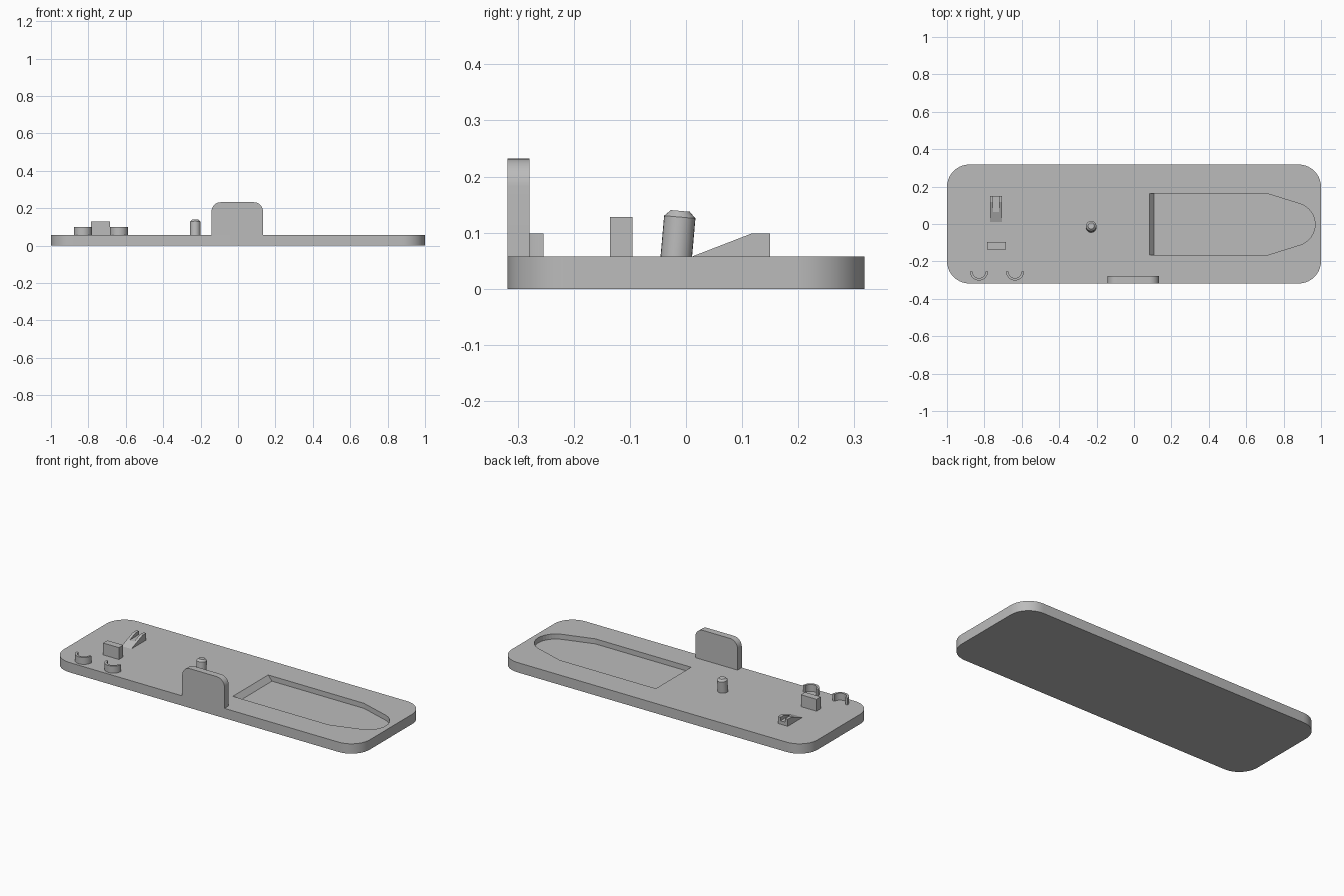
import bpy, bmesh, math
from mathutils import Matrix

cube = bpy.data.objects.get("Cube")
if cube:
    bpy.data.objects.remove(cube, do_unlink=True)

grey = bpy.data.materials.new("plain grey")
grey.use_nodes = True
COLOUR = (0.50, 0.50, 0.50, 1)
grey.diffuse_color = COLOUR
grey.node_tree.nodes["Principled BSDF"].inputs["Base Color"].default_value = COLOUR

TOP = 0.058      # upper face of the base
FLOOR = 0.028    # floor of the recess


def finish(name, bm, smooth=True):
    bmesh.ops.recalc_face_normals(bm, faces=bm.faces)
    mesh = bpy.data.meshes.new(name)
    bm.to_mesh(mesh)
    bm.free()
    obj = bpy.data.objects.new(name, mesh)
    bpy.context.collection.objects.link(obj)
    mesh.materials.append(grey)
    if smooth:
        bpy.ops.object.select_all(action='DESELECT')
        obj.select_set(True)
        bpy.context.view_layer.objects.active = obj
        bpy.ops.object.shade_smooth_by_angle(angle=math.radians(30))
    return obj


def prism(profile, axis, lo, hi):
    """Extrude a 2D profile along x, y or z between lo and hi."""
    def place(a, b, c):
        return {'x': (c, a, b), 'y': (a, c, b), 'z': (a, b, c)}[axis]
    bm = bmesh.new()
    low = [bm.verts.new(place(a, b, lo)) for a, b in profile]
    high = [bm.verts.new(place(a, b, hi)) for a, b in profile]
    bm.faces.new(low)
    bm.faces.new(high)
    for i in range(len(low)):
        j = (i + 1) % len(low)
        bm.faces.new((low[i], low[j], high[j], high[i]))
    return bm


def arc(cx, cy, r, start, end, n=10):
    angles = [math.radians(start + (end - start) * i / n) for i in range(n + 1)]
    return [(cx + r * math.cos(a), cy + r * math.sin(a)) for a in angles]


def cut(target, cutter):
    cutter.hide_render = True
    mod = target.modifiers.new("cut", 'BOOLEAN')
    mod.object, mod.solver = cutter, 'EXACT'
    bpy.context.view_layer.objects.active = target
    bpy.ops.object.modifier_apply(modifier=mod.name)
    bpy.data.objects.remove(cutter, do_unlink=True)


# Base slab with rounded corners
W, D, R = 1.0, 0.318, 0.12
outline = (arc(W - R, D - R, R, 0, 90) + arc(R - W, D - R, R, 90, 180)
           + arc(R - W, R - D, R, 180, 270) + arc(W - R, R - D, R, 270, 360))
base = finish("base", prism(outline, 'z', 0, TOP))

# Pointed recess, with a sloping wall at its square end
recess = [(0.083, 0.163), (0.083, -0.167), (0.71, -0.167)]
recess += arc(0.853, -0.002, 0.115, -73, 73, 16) + [(0.71, 0.163)]
bm = prism(recess, 'z', FLOOR, TOP)
lid = [f for f in bm.faces if all(v.co.z > TOP - 1e-4 for v in f.verts)]
raised = bmesh.ops.extrude_face_region(bm, geom=lid)
bmesh.ops.delete(bm, geom=lid, context='FACES_ONLY')
for v in raised["geom"]:
    if isinstance(v, bmesh.types.BMVert):
        v.co.z += 0.05
for v in bm.verts:
    if v.co.z < FLOOR + 1e-4 and v.co.x < 0.1:
        v.co.x += 0.025
cut(base, finish("recess_cutter", bm, False))

# Upright plate flush with the front edge
r = 0.05
plate = ([(-0.142, TOP), (0.134, TOP)] + arc(0.134 - r, 0.232 - r, r, 0, 90)
         + arc(r - 0.142, 0.232 - r, r, 90, 180))
finish("upright_plate", prism(plate, 'y', -D, -0.279))

# Small rectangular block
block = [(-0.787, -0.135), (-0.684, -0.135), (-0.684, -0.095), (-0.787, -0.095)]
finish("block", prism(block, 'z', TOP, 0.128), False)

# Open half rings
for name, x in (("left_half_ring", -0.636), ("right_half_ring", -0.829)):
    ring = (arc(x, -0.254, 0.048, 180, 360, 16)
            + arc(x, -0.254, 0.035, 360, 180, 16))
    finish(name, prism(ring, 'z', TOP, 0.099))

# Ramp with a groove open at the back
ramp = finish("ramp", prism([(0.012, TOP), (0.15, TOP), (0.15, 0.099),
                             (0.118, 0.099)], 'x', -0.77, -0.706), False)
groove = prism([(0.05, 0.078), (0.2, 0.078), (0.2, 0.15), (0.05, 0.15)],
               'x', -0.753, -0.723)
cut(ramp, finish("groove_cutter", groove, False))

# Leaning peg with a chamfered tip
bm = bmesh.new()
bmesh.ops.create_cone(bm, cap_ends=True, segments=24, radius1=0.028,
                      radius2=0.028, depth=0.10)
rim = [e for e in bm.edges if all(v.co.z > 0.04 for v in e.verts)]
bmesh.ops.bevel(bm, geom=rim, offset=0.011, segments=1, affect='EDGES')
bm.transform(Matrix.Translation((-0.229, -0.0145, 0.089))
             @ Matrix.Rotation(math.radians(-5), 4, 'X'))
finish("peg", bm)
